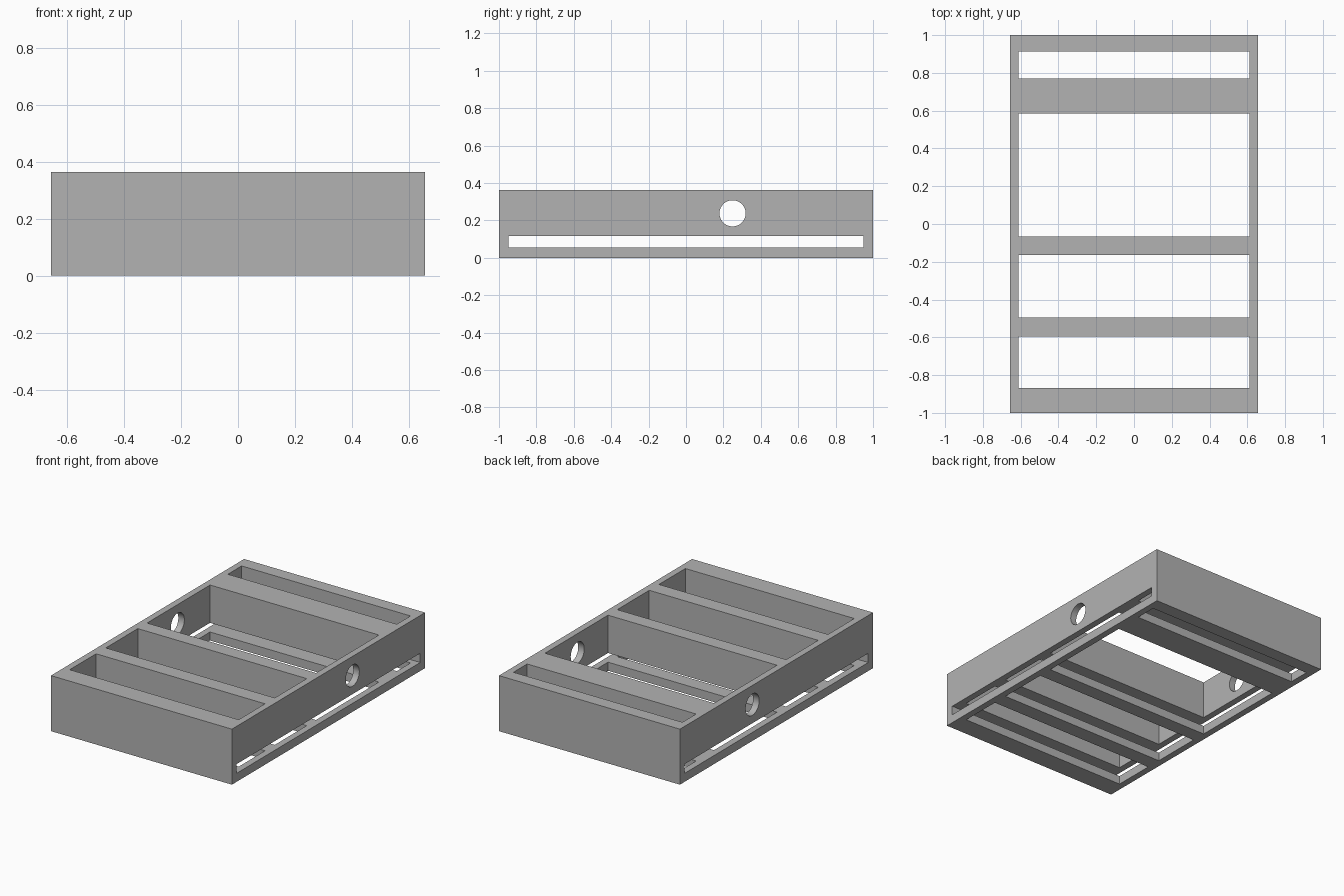
import bpy
import math

if "Cube" in bpy.data.objects:
    bpy.data.objects.remove(bpy.data.objects["Cube"], do_unlink=True)

WIDTH, LENGTH, HEIGHT = 1.312, 2.0, 0.364

grey = bpy.data.materials.new("grey plastic")
grey.use_nodes = True
color = (0.45, 0.45, 0.45, 1)
grey.diffuse_color = color
grey.node_tree.nodes["Principled BSDF"].inputs["Base Color"].default_value = color


def box(name, size, center):
    bpy.ops.mesh.primitive_cube_add(size=1, location=center)
    obj = bpy.context.object
    obj.name = name
    obj.scale = size
    bpy.ops.object.transform_apply(location=True, rotation=True, scale=True)
    obj.data.materials.append(grey)
    return obj


def cut(target, cutter):
    cutter.hide_render = True
    mod = target.modifiers.new("cut", "BOOLEAN")
    mod.operation = "DIFFERENCE"
    mod.solver = "EXACT"
    mod.object = cutter
    bpy.context.view_layer.objects.active = target
    bpy.ops.object.modifier_apply(modifier=mod.name)
    bpy.data.objects.remove(cutter, do_unlink=True)


# Solid block that becomes the open frame
frame = box("frame", (WIDTH, LENGTH, HEIGHT), (0, 0, HEIGHT / 2))

# Compartments open at top and bottom, as front and back limits
for front, back in [(-0.868, -0.595), (-0.494, -0.163), (-0.067, 0.585), (0.77, 0.912)]:
    cut(frame, box("compartment_cutter", (1.225, back - front, 1),
                   (0, (front + back) / 2, HEIGHT / 2)))

# Long low slot running through both sides
cut(frame, box("slot_cutter", (2, 1.9, 0.06), (0, 0, 0.086)))

# Round hole through both sides
bpy.ops.mesh.primitive_cylinder_add(vertices=64, radius=0.07, depth=2,
                                    location=(0, 0.249, 0.238),
                                    rotation=(0, math.pi / 2, 0))
hole = bpy.context.object
hole.data.materials.append(grey)
cut(frame, hole)

# Smooth hole walls, sharp frame edges
bpy.ops.object.select_all(action="DESELECT")
frame.select_set(True)
bpy.context.view_layer.objects.active = frame
bpy.ops.object.shade_smooth_by_angle(angle=math.radians(30))
